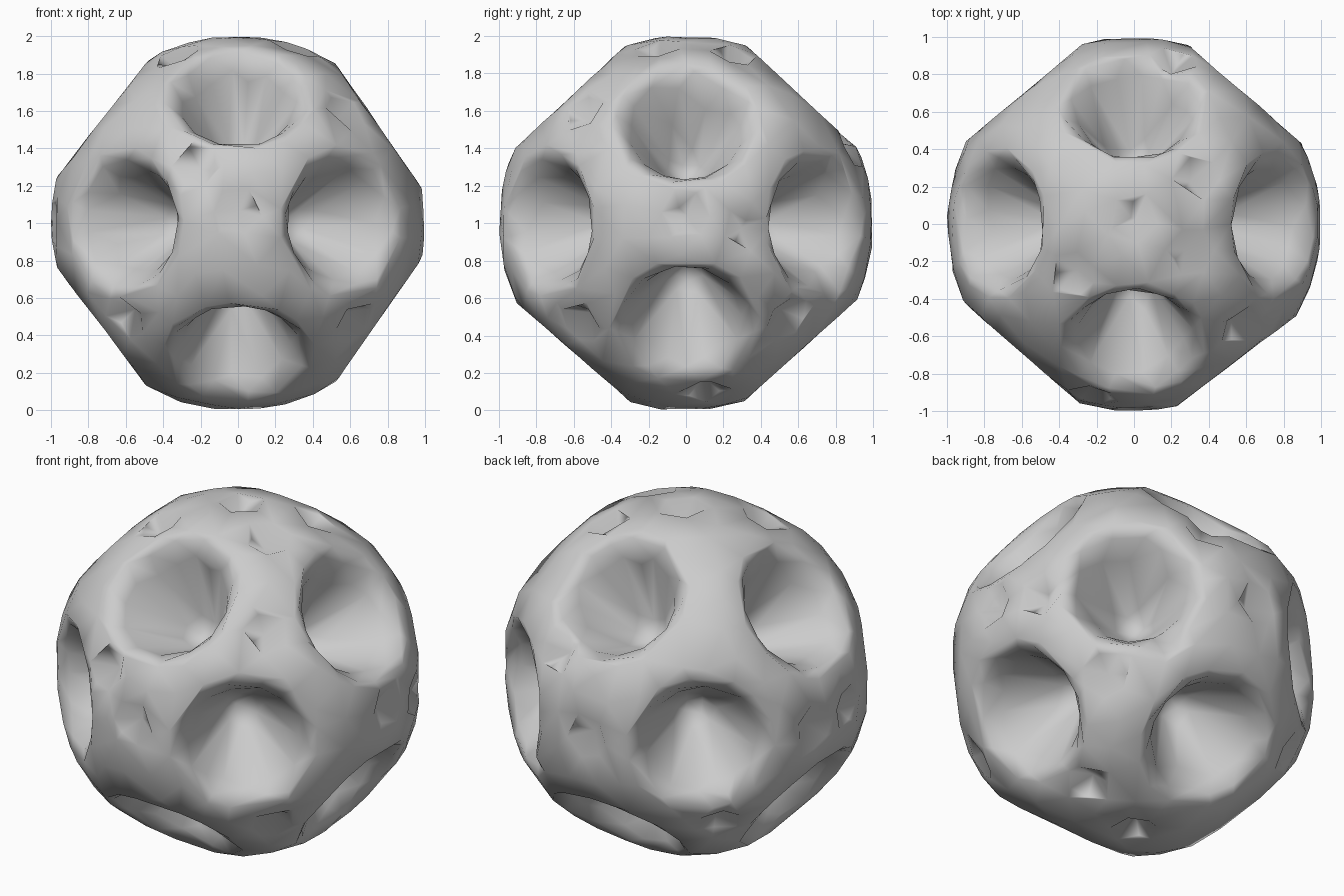
import bpy, bmesh
from math import radians, sin, cos
from mathutils import Vector

cube = bpy.data.objects.get("Cube")
if cube:
    bpy.data.objects.remove(cube)

# Stone colour
stone = bpy.data.materials.new("grey stone")
stone.use_nodes = True
grey = (0.6, 0.6, 0.6, 1)
stone.diffuse_color = grey
stone.node_tree.nodes["Principled BSDF"].inputs["Base Color"].default_value = grey

# Twelve large bowls: two axes and an angle in each quadrant between them
SIGNS = ((1, 1), (1, -1), (-1, 1), (-1, -1))
bowls = []
for axes, angles in (("xz", (35, 35, 38, 37)),
                     ("yz", (47, 48, 47, 49)),
                     ("xy", (49, 53, 50, 49))):
    for (a, b), angle in zip(SIGNS, angles):
        d = Vector((0, 0, 0))
        setattr(d, axes[0], a * cos(radians(angle)))
        setattr(d, axes[1], b * sin(radians(angle)))
        bowls.append(d)

# Small pits scattered between the bowls
pits = [Vector(p).normalized() for p in (
    (0, -1, .07), (-.22, -.92, .32), (.62, -.56, -.52), (.57, -.55, .6),
    (-.6, -.6, -.5), (0, .03, 1), (-.33, -.27, .9), (.3, -.15, .93),
    (.33, .25, .9), (.22, .88, .4), (1, 0, .05), (.94, .33, -.02),
    (.68, .56, -.52), (-.03, 1, 0), (-.98, .18, 0), (-.98, -.12, 0),
    (-.62, .57, -.53), (.46, .82, -.32), (0, 0, -1), (.4, .1, -.9))]


def hollow(angle, outer, depth):
    """Depth of a rounded hollow at an angle from its centre."""
    u = min(angle / outer, 1)
    return depth * (1 - u * u * (3 - 2 * u))


# Ball, each point pushed inwards along the axis of the hollow it lies in
bm = bmesh.new()
bmesh.ops.create_icosphere(bm, subdivisions=6, radius=1)
for v in bm.verts:
    n = v.co.normalized()
    for d in bowls:
        v.co -= d * hollow(n.angle(d), .43, .58)
    for d in pits:
        v.co -= d * hollow(n.angle(d), .14, .09)

mesh = bpy.data.meshes.new("cratered_ball")
bm.to_mesh(mesh)
bm.free()
mesh.materials.append(stone)
ball = bpy.data.objects.new("cratered_ball", mesh)
bpy.context.collection.objects.link(ball)
ball.location.z = 1
mesh.shade_smooth()

# Coarse, irregular facets under smooth shading
coarse = ball.modifiers.new("coarse", "DECIMATE")
coarse.ratio = .08
